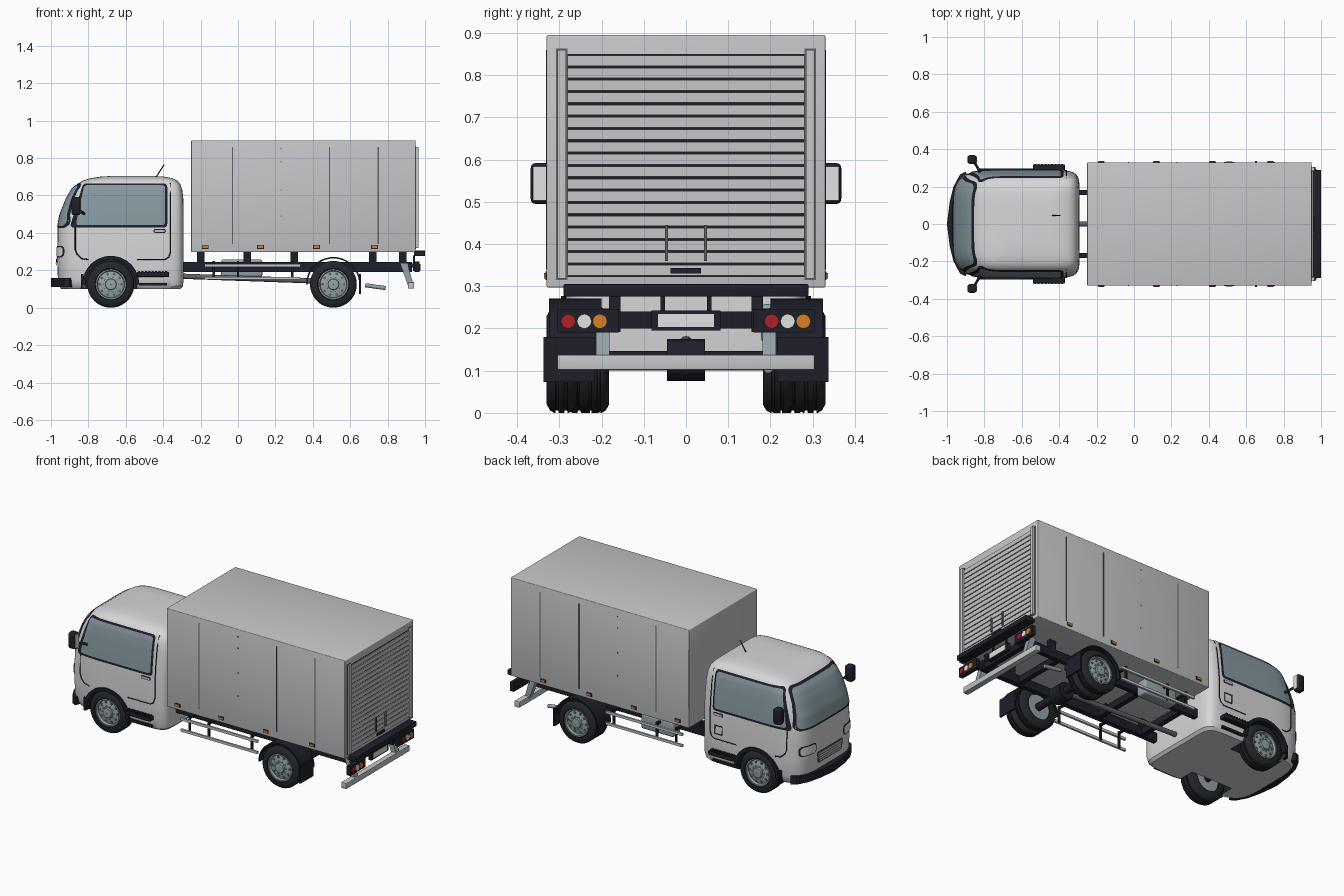
import bpy, bmesh, math
from mathutils import Vector, Matrix

if "Cube" in bpy.data.objects:
    bpy.data.objects.remove(bpy.data.objects["Cube"])

def mat(name, r, g, b):
    m = bpy.data.materials.new(name)
    m.diffuse_color = (r, g, b, 1)
    m.use_nodes = True
    m.node_tree.nodes["Principled BSDF"].inputs["Base Color"].default_value = m.diffuse_color
    return m

PAINT = mat("cab white", .68, .68, .69)
GREY = mat("cargo grey", .56, .57, .59)
BLACK = mat("black trim", .013, .014, .022)
RUBBER = mat("tyre rubber", .018, .019, .024)
GLASS = mat("window glass", .24, .32, .35)
STEEL = mat("blue steel", .30, .37, .39)
SEAM = mat("seam grey", .12, .125, .13)
RED = mat("red lamp", .42, .015, .02)
ORANGE = mat("orange lamp", .70, .22, .02)
LAMP = mat("white lamp", .75, .76, .76)

def finish(name, bm, material, recalc=True):
    if recalc:
        bmesh.ops.recalc_face_normals(bm, faces=bm.faces)
    me = bpy.data.meshes.new(name)
    bm.to_mesh(me)
    bm.free()
    me.materials.append(material)
    ob = bpy.data.objects.new(name, me)
    bpy.context.collection.objects.link(ob)
    return ob

def box(name, x0, x1, y0, y1, z0, z1, m, bevel=0):
    bm = bmesh.new()
    bmesh.ops.create_cube(bm, size=1)
    for v in bm.verts:
        v.co = Vector(((x0 + x1) / 2 + v.co.x * (x1 - x0), (y0 + y1) / 2 + v.co.y * (y1 - y0),
                       (z0 + z1) / 2 + v.co.z * (z1 - z0)))
    if bevel:
        bmesh.ops.bevel(bm, geom=bm.edges[:], offset=bevel, segments=3, profile=.5, affect='EDGES')
    return finish(name, bm, m)

def sides(name, x0, x1, y0, y1, z0, z1, m, bevel=0):
    for s, tag in ((-1, "right"), (1, "left")):
        box(name + "_" + tag, x0, x1, min(s * y0, s * y1), max(s * y0, s * y1), z0, z1, m, bevel)

def rod(name, p, q, r, m, seg=12):
    p, q = Vector(p), Vector(q)
    bm = bmesh.new()
    rot = (q - p).to_track_quat('Z', 'Y').to_matrix().to_4x4()
    bmesh.ops.create_cone(bm, cap_ends=True, segments=seg, radius1=r, radius2=r, depth=(q - p).length,
                          matrix=Matrix.Translation((p + q) / 2) @ rot)
    return finish(name, bm, m)

def tube(name, pts, r, m):
    cu = bpy.data.curves.new(name, 'CURVE')
    cu.dimensions, cu.bevel_depth, cu.bevel_resolution = '3D', r, 1
    sp = cu.splines.new('POLY')
    sp.points.add(len(pts) - 1)
    for c, p in zip(sp.points, pts):
        c.co = (*p, 1)
    ob = bpy.data.objects.new(name, cu)
    bpy.context.collection.objects.link(ob)
    bpy.ops.object.select_all(action='DESELECT')
    ob.select_set(True)
    bpy.context.view_layer.objects.active = ob
    bpy.ops.object.convert(target='MESH')
    ob.data.materials.clear()
    ob.data.materials.append(m)

def loft(name, rings, m, closed=False):
    """Skin a list of point rings; cap the ends unless the loft closes on itself."""
    bm = bmesh.new()
    vs = [[bm.verts.new(p) for p in r] for r in rings]
    n = len(vs[0])
    for i in range(len(vs) - (0 if closed else 1)):
        a, b = vs[i], vs[(i + 1) % len(vs)]
        for j in range(n):
            bm.faces.new((a[j], a[(j + 1) % n], b[(j + 1) % n], b[j]))
    if not closed:
        bm.faces.new(vs[0])
        bm.faces.new(vs[-1])
    return finish(name, bm, m)

def lathe(name, prof, cx, cz, s, m, seg=40):
    """Revolve a closed (radius, y) profile around a wheel axle."""
    loft(name, [[(cx + r * math.cos(t), s * y, cz + r * math.sin(t)) for r, y in prof]
                for t in (2 * math.pi * k / seg for k in range(seg))], m, True)

def arch(name, cx, r0, r1, y0, y1, m):
    loft(name, [[(cx + r * math.cos(t), y, .125 + r * math.sin(t)) for r, y in
                 ((r0, y0), (r1, y0), (r1, y1), (r0, y1))]
                for t in (math.pi * k / 24 for k in range(25))], m)

# ---- cab shell: superellipse slices (z, front x, back x, half width)
SL = [(.10, -.945, -.31, .262), (.115, -.957, -.295, .276), (.15, -.963, -.29, .284), (.25, -.967, -.29, .287),
      (.42, -.965, -.29, .285), (.50, -.95, -.29, .278), (.58, -.918, -.292, .269), (.63, -.89, -.298, .260),
      (.66, -.86, -.308, .249), (.68, -.83, -.325, .234), (.692, -.79, -.35, .212), (.70, -.74, -.39, .175),
      (.704, -.68, -.45, .11)]
XC = -.62

def section(z):
    for a, b in zip(SL, SL[1:]):
        if z <= b[0]:
            t = (z - a[0]) / (b[0] - a[0])
            return [p + (q - p) * t for p, q in zip(a[1:], b[1:])]

def side(s, off):
    def f(x, z):
        xf, xb, w = section(z)
        d, n = ((XC - x) / (XC - xf), 5) if x < XC else ((x - XC) / (xb - XC), 10)
        return (x, s * (w * max(0, 1 - d ** n) ** (1 / n) + off), z)
    return f

def front(off):
    def f(y, z):
        xf, xb, w = section(z)
        return (XC - (XC - xf) * max(0, 1 - (abs(y) / w) ** 5) ** .2 - off, y, z)
    return f

def ring(z, k=72):
    xf, xb, w = section(z)
    out = []
    for i in range(k):
        c, s = math.cos(2 * math.pi * (i + .5) / k), math.sin(2 * math.pi * (i + .5) / k)
        e, ext = (.4, xf - XC) if c > 0 else (.2, xb - XC)
        out.append((XC + ext * abs(c) ** e, math.copysign(w * abs(s) ** e, s), z))
    return out

cab = loft("cab_body", [ring(s[0]) for s in SL], PAINT)
for s in (-1, 1):
    cut = rod("arch_cutter", (-.68, s * .16, .125), (-.68, s * .4, .125), .14, BLACK, 48)
    cut.hide_render = True
    mod = cab.modifiers.new("arch", 'BOOLEAN')
    mod.operation, mod.object, mod.solver = 'DIFFERENCE', cut, 'EXACT'
    bpy.context.view_layer.objects.active = cab
    bpy.ops.object.modifier_apply(modifier="arch")
    bpy.data.objects.remove(cut)
if len(cab.data.materials) < 2:
    cab.data.materials.append(BLACK)
for f in cab.data.polygons:      # wheel wells are black
    c = f.center
    f.material_index = int(math.hypot(c.x + .68, c.z - .125) < .1402 and abs(c.y) > .155)

def patch(name, lo, hi, r, surf, m, rows=24, cols=28):
    """Rounded plate on the cab surface between (z, a, b) at bottom and top."""
    bm = bmesh.new()
    grid = []
    for i in range(rows + 1):
        t = (1 - math.cos(math.pi * i / rows)) / 2
        z, a, b = (p + (q - p) * t for p, q in zip(lo, hi))
        d = min(z - lo[0], hi[0] - z, r)
        ins = r - math.sqrt(max(0, r * r - (r - d) ** 2))
        a, b = a + ins, b - ins
        grid.append([bm.verts.new(surf(a + (b - a) * j / cols, z)) for j in range(cols + 1)])
    for p, q in zip(grid, grid[1:]):
        for j in range(cols):
            bm.faces.new((p[j], p[j + 1], q[j + 1], q[j]))
    bm.normal_update()
    f = bm.faces[:][rows * cols // 2]
    if f.normal.dot(f.calc_center_median() - Vector((XC, 0, .4))) < 0:
        bmesh.ops.reverse_faces(bm, faces=bm.faces[:])
    return finish(name, bm, m, False)

# ---- windows, lamps and grille on the cab
patch("windscreen_seal", (.425, -.264, .264), (.665, -.222, .222), .035, front(.002), BLACK)
patch("windscreen", (.437, -.252, .252), (.655, -.212, .212), .03, front(.005), GLASS)
patch("grille_frame", (.195, -.115, .115), (.265, -.125, .125), .012, front(.003), BLACK, 8)
patch("grille", (.20, -.11, .11), (.26, -.12, .12), .01, front(.005), SEAM, 8)
for k in range(4):
    patch("grille_bar", (.205 + k * .014, -.108, .108), (.212 + k * .014, -.108, .108), .002, front(.008), GREY, 3)
for s in (-1, 1):
    for nm, g, off, m in (("headlight_rim", .006, .003, BLACK), ("headlight", 0, .006, LAMP)):
        a, b = sorted((s * (.135 - g), s * (.24 + g)))
        patch(nm, (.275 - g, a, b), (.325 + g, a, b), .02, front(off), m, 10)
    patch("door_window_seal", (.428, -.90, -.378), (.665, -.828, -.378), .02, side(s, .002), BLACK)
    patch("door_window", (.442, -.868, -.39), (.655, -.822, -.39), .015, side(s, .005), GLASS)
    sf = side(s, .001)
    line = [(-.36, .665), (-.36, .60), (-.36, .50), (-.36, .42), (-.36, .30), (-.37, .27), (-.39, .258), (-.54, .258)]
    tube("door_seam_rear", [sf(*p) for p in line], .003, BLACK)
    line = [(-.87, .43), (-.87, .31), (-.86, .285), (-.835, .262), (-.80, .258)]
    tube("door_seam_front", [sf(*p) for p in line], .003, BLACK)
    patch("handle_recess", (.399, -.452, -.386), (.421, -.452, -.386), .01, side(s, .003), BLACK, 8)
    patch("door_handle", (.404, -.446, -.392), (.416, -.446, -.392), .005, side(s, .008), GREY, 8)
    arch("front_wheel_flare", -.68, .132, .152, *sorted((s * .25, s * .296)), BLACK)
    rod("mirror_arm", (-.82, s * .27, .50), (-.86, s * .345, .53), .007, BLACK)
tube("fuel_flap_seam", [side(1, .001)(x, z) for x, z in
     ((-.445, .29), (-.395, .29), (-.395, .34), (-.445, .34), (-.445, .29))], .003, BLACK)
sides("mirror", -.89, -.842, .322, .368, .495, .592, BLACK, .012)
sides("mirror_glass", -.843, -.839, .330, .362, .503, .584, LAMP)
sides("cab_step", -.54, -.37, .27, .318, .165, .19, BLACK, .004)
sides("cab_lower_step", -.53, -.38, .25, .29, .118, .132, BLACK)
sides("front_mud_flap", -.84, -.825, .20, .285, .10, .18, BLACK)
for k in range(9):
    sides("step_tread", -.533 + k * .018, -.523 + k * .018, .285, .32, .188, .195, BLACK)
rod("antenna", (-.44, .045, .695), (-.395, .045, .765), .003, BLACK, 8)
half = [(-1, 0), (-.985, .12), (-.965, .20), (-.93, .265), (-.90, .28)]
outline = [(x, -y) for x, y in half[:0:-1]] + half + [(-.88, .24), (-.88, -.24)]
loft("front_bumper", [[(x, y, z) for x, y in outline] for z in (.112, .158)], BLACK)

# ---- cargo box
box("cargo_box", -.25, .95, -.33, .33, .297, .895, GREY, .004)
for s in (-1, 1):
    y0, y1 = sorted((s * .329, s * .332))
    for x in (-.03, .49, .75):
        box("panel_seam", x - .003, x + .003, y0, y1, .34, .86, SEAM)
    for z in (.49, .63, .78, .85):
        box("panel_rivet", .227, .233, y0, y1, z - .003, z + .003, SEAM)
    for x in (-.175, .12, .42, .73):
        box("side_marker_base", x - .018, x + .018, *sorted((s * .328, s * .333)), .315, .335, BLACK)
        box("side_marker", x - .014, x + .014, *sorted((s * .328, s * .337)), .318, .332, ORANGE)
# rear roller shutter
box("shutter_backing", .948, .952, -.285, .285, .322, .85, BLACK)
for k in range(18):
    z = .326 + k * .0292
    box("shutter_slat", .948, .957, -.281, .281, z, z + .0242, GREY)
sides("shutter_post", .945, .965, .284, .304, .318, .86, GREY)
sides("shutter_post_edge", .948, .953, .281, .308, .315, .863, SEAM)
sides("shutter_pull", .955, .965, .043, .050, .36, .445, SEAM)
box("shutter_latch", .955, .966, -.037, .035, .330, .343, BLACK)

# ---- chassis
sides("chassis_rail", -.32, .93, .155, .182, .192, .245, BLACK)
for x in (-.2, .1, .36, .66, .90):
    box("cross_member", x - .015, x + .015, -.16, .16, .2, .24, BLACK)
for x in (-.2, .05, .3, .72, .88):
    sides("box_mount", x - .02, x + .02, .155, .182, .24, .30, BLACK)
box("fuel_tank", -.09, .13, .178, .25, .165, .258, STEEL, .012)
rod("driveshaft", (-.35, 0, .17), (.5, 0, .14), .014, SEAM)
for z in (.15, .218):
    sides("side_guard_bar", -.18, .335, .283, .295, z, z + .015, GREY)
for x in (-.13, .0, .29):
    sides("side_guard_post", x - .006, x + .006, .274, .284, .15, .25, BLACK)
    sides("side_guard_bracket", x - .006, x + .006, .17, .284, .235, .247, BLACK)
rod("exhaust", (.68, .195, .12), (.79, .195, .105), .011, STEEL)

# ---- rear end
box("rear_step", .94, 1.0, -.29, .29, .276, .305, BLACK, .003)
box("rear_bar", .908, .942, -.305, .305, .102, .137, GREY, .003)
for s in (-1, 1):
    y0, y1 = s * .197 - .016, s * .197 + .016
    loft("rear_bar_arm", [[(.865, y, .24), (.905, y, .24), (.94, y, .115), (.91, y, .115)] for y in (y0, y1)], STEEL)
    box("tail_lamp_bracket", .90, .955, y0, y1, .215, .235, BLACK)
    box("tail_lamp_box", .945, .970, *sorted((s * .16, s * .305)), .19, .246, BLACK)
    for dy, m, nm in ((-.038, RED, "red_tail_lamp"), (0, LAMP, "reverse_lamp"), (.037, ORANGE, "turn_lamp")):
        rod(nm, (.965, s * .241 + dy, .217), (.976, s * .241 + dy, .217), .017, m, 24)
box("plate_holder", .935, .955, -.082, .082, .195, .242, BLACK)
box("plate", .953, .958, -.066, .066, .203, .234, LAMP)
sides("plate_hanger", .935, .945, .05, .06, .24, .28, BLACK)

# ---- wheels
def wheel(name, x, s, y0, y1):
    w = y1 - y0
    prof = [(.075, y0), (.105, y0), (.119, y0 + .008), (.125, y0 + .018)]
    for f in (.35, .65):      # tread grooves
        c = y0 + w * f
        prof += [(.125, c - .004), (.119, c - .003), (.119, c + .003), (.125, c + .004)]
    prof += [(.125, y1 - .018), (.119, y1 - .008), (.105, y1), (.085, y1), (.078, y1 - .012), (.075, y1 - .02)]
    lathe(name + "_tyre", prof, x, .125, s, RUBBER, 48)
    lathe(name + "_rim", [(.001, y0 + .01), (.078, y0 + .01), (.081, y1 - .004), (.074, y1 - .004), (.07, y1 - .018),
                          (.045, y1 - .012), (.03, y1 - .01), (.028, y1 + .002), (.001, y1 + .004)],
          x, .125, s, STEEL)
    for k in range(10):
        t = 2 * math.pi * k / 10
        for r, rad, out, m in ((.058, .0075, -.012, SEAM), (.037, .004, -.003, GREY)):
            px, pz = x + r * math.cos(t), .125 + r * math.sin(t)
            rod(name + "_hole" if m is SEAM else name + "_nut", (px, s * (y1 - .025), pz),
                (px, s * (y1 + out), pz), rad, m, 10)

for s in (-1, 1):
    wheel("front_wheel", -.68, s, .19, .287)
    wheel("rear_outer_wheel", .51, s, .26, .33)
    wheel("rear_inner_wheel", .51, s, .182, .252)
    arch("rear_mudguard", .51, .138, .146, *sorted((s * .20, s * .325)), BLACK)
sides("rear_mud_flap", .648, .658, .215, .338, .073, .18, BLACK)
rod("front_axle", (-.68, -.2, .125), (-.68, .2, .125), .018, BLACK)
rod("rear_axle", (.51, -.2, .125), (.51, .2, .125), .022, BLACK)
rod("differential", (.51, -.045, .125), (.51, .045, .125), .05, BLACK, 20)

# ---- smooth shading with sharp edges kept
bpy.ops.object.select_all(action='SELECT')
bpy.context.view_layer.objects.active = cab
bpy.ops.object.shade_smooth_by_angle(angle=math.radians(32))
